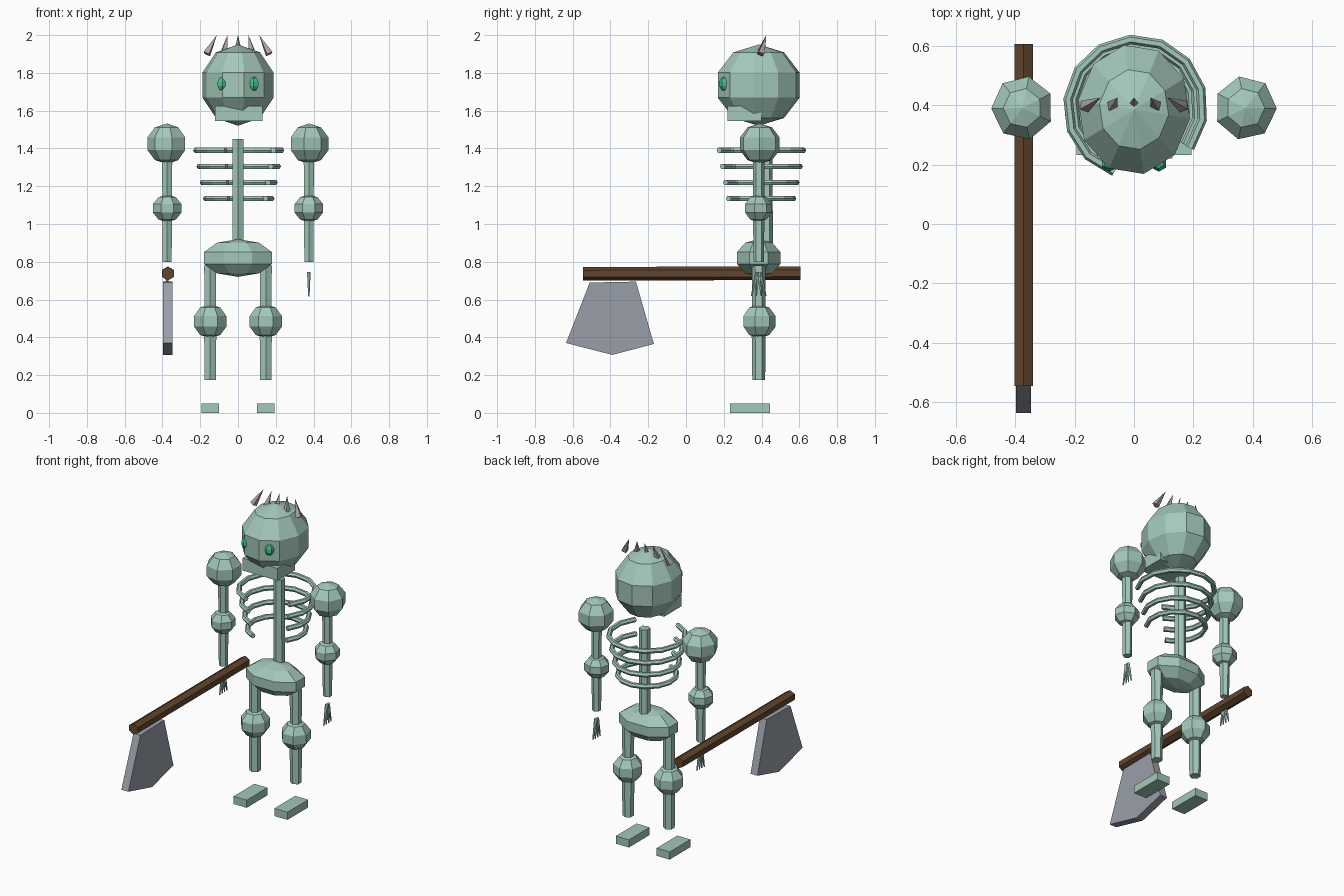
import bpy
import bmesh
from math import sin, cos, radians
from mathutils import Vector, Matrix

if "Cube" in bpy.data.objects:
    bpy.data.objects.remove(bpy.data.objects["Cube"], do_unlink=True)


def material(name, color):
    mat = bpy.data.materials.new(name)
    mat.use_nodes = True
    mat.diffuse_color = (*color, 1)
    mat.node_tree.nodes["Principled BSDF"].inputs["Base Color"].default_value = (*color, 1)
    return mat


BONE = material("pale green bone", (0.37, 0.58, 0.49))
EYE = material("bright green", (0.06, 0.55, 0.28))
HORN = material("warm grey horn", (0.42, 0.37, 0.37))
WOOD = material("brown wood", (0.12, 0.06, 0.027))
STEEL = material("blue grey steel", (0.32, 0.35, 0.4))
CY = 0.385  # depth of the body's middle plane


def finish(name, bm, mat):
    mesh = bpy.data.meshes.new(name)
    bmesh.ops.recalc_face_normals(bm, faces=bm.faces)
    bm.to_mesh(mesh)
    bm.free()
    mesh.materials.append(mat)
    obj = bpy.data.objects.new(name, mesh)
    bpy.context.collection.objects.link(obj)
    return obj


def ball(name, center, half, segments=7, mat=BONE, turn=0):
    """Faceted ball with five rings, sized by its half extents."""
    bm = bmesh.new()
    bmesh.ops.create_uvsphere(bm, u_segments=segments, v_segments=5, radius=1)
    wide = 1 / sin(radians(72))
    bmesh.ops.transform(bm, verts=bm.verts, matrix=Matrix.Translation(center)
                        @ Matrix.Diagonal((half[0] * wide, half[1] * wide, half[2], 1))
                        @ Matrix.Rotation(radians(turn), 4, "Z"))
    return finish(name, bm, mat)


def rod(name, start, end, r1, r2, sides=6, mat=BONE, turn=0):
    """Capped rod or cone between two points."""
    start, end = Vector(start), Vector(end)
    axis = end - start
    bm = bmesh.new()
    bmesh.ops.create_cone(bm, cap_ends=True, segments=sides, radius1=r1, radius2=r2,
                          depth=axis.length)
    bmesh.ops.transform(bm, verts=bm.verts, matrix=Matrix.Translation((start + end) / 2)
                        @ axis.to_track_quat("Z", "Y").to_matrix().to_4x4()
                        @ Matrix.Rotation(radians(turn), 4, "Z"))
    return finish(name, bm, mat)


def box(name, low, high, mat=BONE):
    low, high = Vector(low), Vector(high)
    bm = bmesh.new()
    bmesh.ops.create_cube(bm, size=1)
    bmesh.ops.transform(bm, verts=bm.verts, matrix=Matrix.Translation((low + high) / 2)
                        @ Matrix.Diagonal((*(high - low), 1)))
    return finish(name, bm, mat)


# Head and jaw
ball("skull", (0, CY, 1.735), (0.19, 0.22, 0.215), segments=10, turn=10)
box("jaw", (-0.122, 0.22, 1.545), (0.13, 0.40, 1.625))

# Crown of horns, leaning inwards
for i, (base, tip, low) in enumerate([(-0.165, -0.112, 1.90), (-0.075, -0.056, 1.905),
                                      (0, 0, 1.905), (0.075, 0.056, 1.905),
                                      (0.165, 0.112, 1.90)]):
    rod(f"horn_{i + 1}", (base, 0.395, low), (tip, 0.425, 2.0), 0.023, 0.0, 4, HORN)

# Spine and pelvis
rod("spine", (0, 0.425, 0.85), (0, 0.425, 1.45), 0.035, 0.033)
ball("pelvis", (0, CY, 0.82), (0.195, 0.125, 0.1), segments=8, turn=22.5)

# Ribs: open rings that shrink downwards, with the gap at the front
for i in range(4):
    radius = 0.228 - 0.0175 * i
    curve = bpy.data.curves.new(f"rib_{i + 1}", "CURVE")
    curve.dimensions = "3D"
    curve.bevel_depth = 0.016
    curve.bevel_resolution = 1
    curve.use_fill_caps = True
    spline = curve.splines.new("POLY")
    spline.points.add(11)
    spline.use_smooth = False
    for k, point in enumerate(spline.points):
        a = radians(-37 + 289 * k / 11)
        point.co = (0.005 + radius * cos(a), 0.393 + radius * sin(a), 1.39 - 0.085 * i, 1)
    curve.materials.append(BONE)
    bpy.context.collection.objects.link(bpy.data.objects.new(f"rib_{i + 1}", curve))

# Paired parts
for side, s in (("left", 1), ("right", -1)):
    ball(f"{side}_eye", (s * 0.083, 0.203, 1.742), (0.029, 0.027, 0.038), 6, EYE)

    arm = s * 0.375
    ball(f"{side}_shoulder", (arm, 0.39, 1.425), (0.105, 0.108, 0.107), turn=s * 12)
    rod(f"{side}_upper_arm", (arm, CY, 1.42), (arm, CY, 1.08), 0.032, 0.029)
    ball(f"{side}_elbow", (arm, 0.38, 1.083), (0.077, 0.074, 0.073))
    rod(f"{side}_forearm", (arm, CY, 1.08), (arm, CY, 0.80), 0.031, 0.027)
    for f in range(4):
        spread = (f - 1.5) * 0.025
        rod(f"{side}_finger_{f + 1}", (arm, CY + spread * 0.25, 0.745),
            (arm, CY + spread, 0.618), 0.010, 0.004, 5)

    leg = s * 0.147
    rod(f"{side}_thigh", (leg, CY, 0.78), (leg, CY, 0.49), 0.037, 0.034)
    ball(f"{side}_knee", (leg, CY, 0.485), (0.088, 0.09, 0.09))
    rod(f"{side}_shin", (leg, CY, 0.48), (leg, CY, 0.175), 0.038, 0.034)
    box(f"{side}_foot", (leg - 0.047, 0.232, 0), (leg + 0.047, 0.445, 0.05))

# Axe: hexagonal handle and a flat five-sided blade
AX = -0.371
rod("axe_handle", (AX, -0.545, 0.737), (AX, 0.605, 0.739), 0.036, 0.036, mat=WOOD)
bm = bmesh.new()
profile = [(-0.51, 0.69), (-0.265, 0.695), (-0.17, 0.365), (-0.39, 0.307), (-0.635, 0.37)]
face = bm.faces.new([bm.verts.new((AX - 0.025, y, z)) for y, z in profile])
extruded = bmesh.ops.extrude_face_region(bm, geom=[face])["geom"]
bmesh.ops.translate(bm, vec=(0.05, 0, 0),
                    verts=[v for v in extruded if isinstance(v, bmesh.types.BMVert)])
finish("axe_blade", bm, STEEL)
